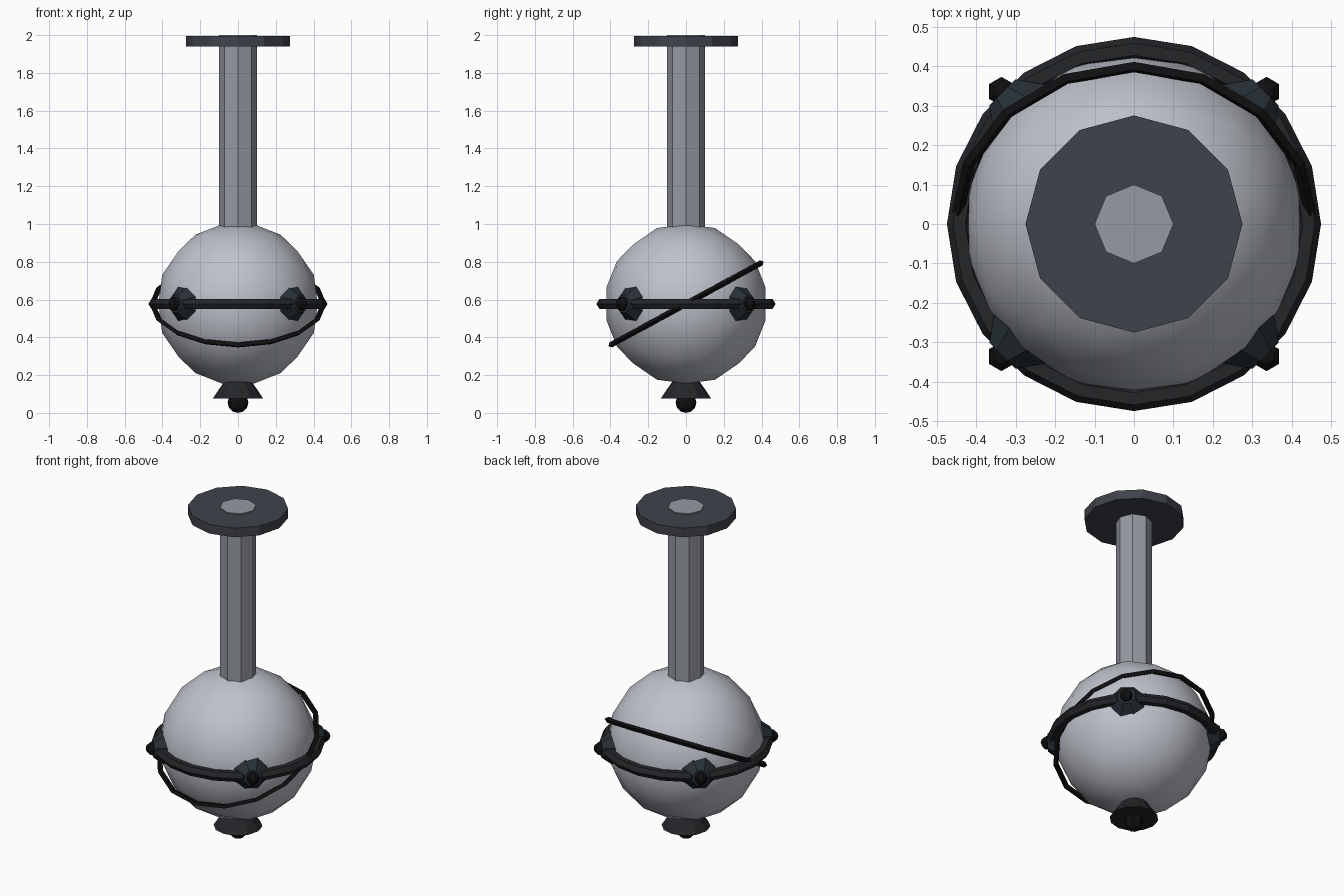
import bpy, bmesh
from math import pi, sin, cos, radians
from mathutils import Matrix, Vector

if "Cube" in bpy.data.objects:
    bpy.data.objects.remove(bpy.data.objects["Cube"])

CZ = 0.577  # height of the globe centre


def material(name, rgb):
    m = bpy.data.materials.new(name)
    m.diffuse_color = (*rgb, 1)
    m.use_nodes = True
    m.node_tree.nodes["Principled BSDF"].inputs["Base Color"].default_value = m.diffuse_color
    return m


PALE = material("pale_metal", (0.52, 0.54, 0.60))
STEEL = material("grey_steel", (0.30, 0.32, 0.36))
SLATE = material("dark_slate", (0.05, 0.055, 0.07))
DARK = material("dark_metal", (0.017, 0.019, 0.022))
BOSS = material("blue_black", (0.02, 0.03, 0.038))
BLACK = material("black", (0.005, 0.005, 0.006))


def finish(name, bm, mat, matrix=Matrix(), smooth=False):
    bmesh.ops.recalc_face_normals(bm, faces=bm.faces)
    me = bpy.data.meshes.new(name)
    for f in bm.faces:
        f.smooth = smooth
    bm.to_mesh(me)
    bm.free()
    me.materials.append(mat)
    ob = bpy.data.objects.new(name, me)
    ob.matrix_world = matrix
    bpy.context.collection.objects.link(ob)
    return ob


def frustum(name, sides, r0, r1, z0, z1, mat, matrix=Matrix()):
    bm = bmesh.new()
    bmesh.ops.create_cone(bm, cap_ends=True, segments=sides, radius1=r0, radius2=r1, depth=z1 - z0,
                          matrix=Matrix.Translation((0, 0, (z0 + z1) / 2)))
    return finish(name, bm, mat, matrix)


def ball(name, seg, rings, r, loc, mat):
    bm = bmesh.new()
    bmesh.ops.create_uvsphere(bm, u_segments=seg, v_segments=rings, radius=r)
    return finish(name, bm, mat, Matrix.Translation(loc))


def torus(name, major, minor, seg, tube, mat, matrix):
    bm = bmesh.new()
    rows = []
    for i in range(seg):
        a = 2 * pi * i / seg
        row = []
        for j in range(tube):
            b = 2 * pi * j / tube
            d = major + minor * cos(b)
            row.append(bm.verts.new((d * cos(a), d * sin(a), minor * sin(b))))
        rows.append(row)
    for i in range(seg):
        p, q = rows[i], rows[(i + 1) % seg]
        for j in range(tube):
            k = (j + 1) % tube
            bm.faces.new((p[j], q[j], q[k], p[k]))
    return finish(name, bm, mat, matrix)


# Globe: icosahedron with edges split in three, pushed out to a sphere
bm = bmesh.new()
t = (1 + 5 ** 0.5) / 2
for s in (-1, 1):
    for u in (-t, t):
        for co in ((s, 0, u), (0, u, s), (u, s, 0)):
            bm.verts.new(co)
bmesh.ops.convex_hull(bm, input=bm.verts)
bmesh.ops.subdivide_edges(bm, edges=bm.edges[:], cuts=2, use_grid_fill=True)
for v in bm.verts:
    v.co = v.co.normalized() * 0.43
centre = Matrix.Translation((0, 0, CZ))
finish("globe", bm, PALE, centre, smooth=True)

# Pole and top flange
frustum("pole", 8, 0.1, 0.1, 0.95, 2.0, STEEL)
frustum("top_flange", 12, 0.275, 0.275, 1.94, 1.995, SLATE)

# Foot under the globe
frustum("foot_cone", 12, 0.134, 0.07, 0.075, 0.17, DARK)
ball("foot_ball", 8, 6, 0.055, (0, 0, 0.055), BLACK)

# Level ring and tilted thin ring
torus("equator_ring", 0.443, 0.031, 20, 6, DARK, centre)
torus("tilted_ring", 0.453, 0.015, 16, 4, BLACK, centre @ Matrix.Rotation(radians(28.6), 4, 'X'))

# Four bosses with tip balls on the diagonals
for i, name in enumerate(("back_right", "back_left", "front_left", "front_right")):
    a = pi / 4 + i * pi / 2
    turn = centre @ Matrix.Rotation(a, 4, 'Z') @ Matrix.Rotation(pi / 2, 4, 'Y') @ Matrix.Rotation(pi / 8, 4, 'Z')
    frustum("boss_" + name, 8, 0.12, 0.05, 0.38, 0.472, BOSS, turn)
    ball("boss_tip_" + name, 6, 6, 0.037, Vector((0.475 * cos(a), 0.475 * sin(a), CZ)), BLACK)
